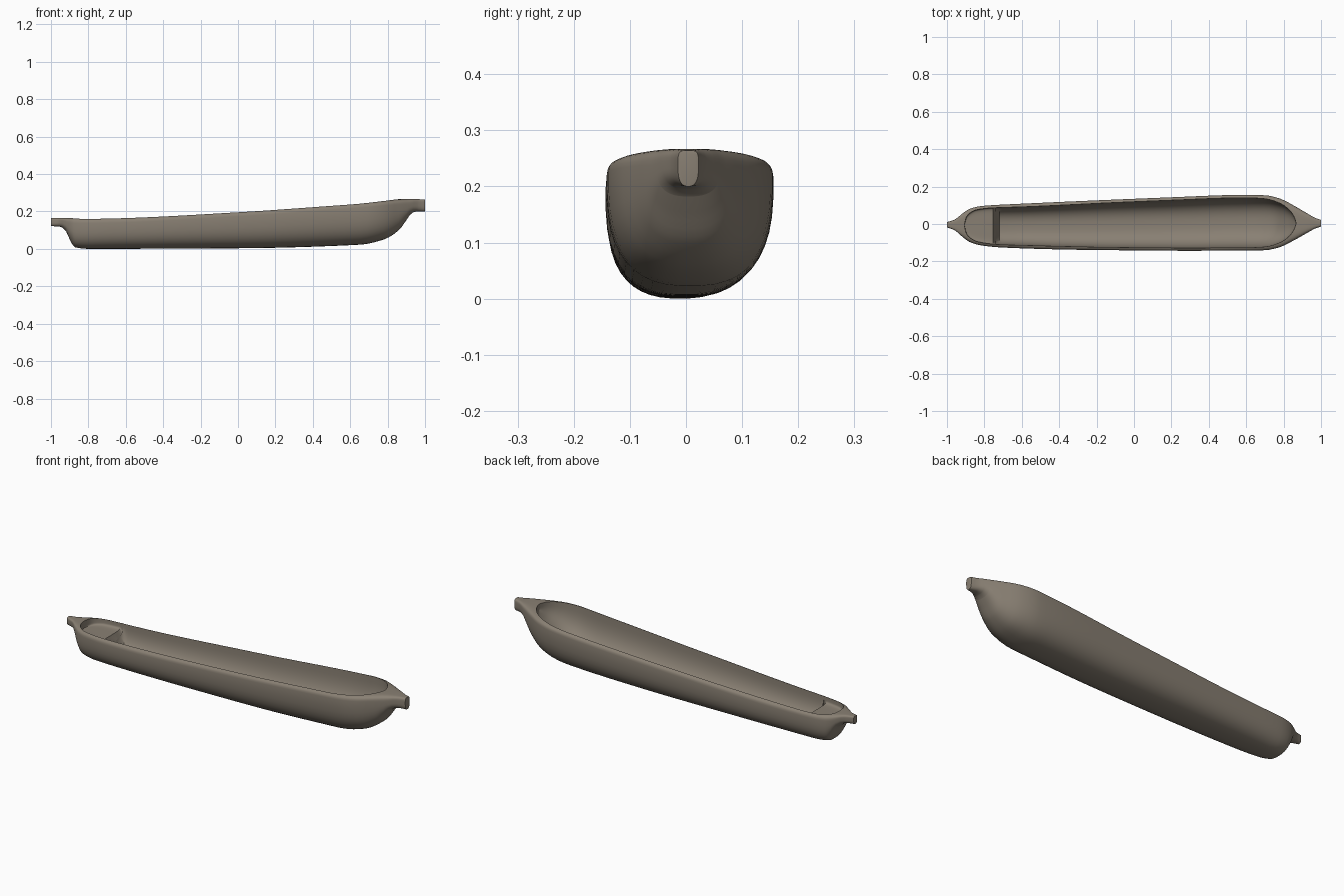
import bpy, bmesh, math

cube = bpy.data.objects.get("Cube")
if cube:
    bpy.data.objects.remove(cube, do_unlink=True)

wood = bpy.data.materials.new("weathered_wood")
wood.use_nodes = True
colour = (0.25, 0.215, 0.172, 1)
wood.diffuse_color = colour
bsdf = wood.node_tree.nodes["Principled BSDF"]
bsdf.inputs["Base Color"].default_value = colour
bsdf.inputs["Roughness"].default_value = 0.8


def curve(points):
    """Smooth monotone interpolation through (x, value) points."""
    n = len(points)
    slope = [(points[i + 1][1] - points[i][1]) / (points[i + 1][0] - points[i][0]) for i in range(n - 1)]
    tangent = [slope[0]]
    for a, b in zip(slope, slope[1:]):
        tangent.append(2 * a * b / (a + b) if a * b > 0 else 0)
    tangent.append(slope[-1])

    def value(x):
        x = min(max(x, points[0][0]), points[-1][0])
        i = max(k for k in range(n - 1) if points[k][0] <= x)
        (x0, v0), (x1, v1) = points[i], points[i + 1]
        h = x1 - x0
        t = (x - x0) / h
        return ((1 + 2 * t) * (1 - t) ** 2 * v0 + t * (1 - t) ** 2 * h * tangent[i]
                + t * t * (3 - 2 * t) * v1 + t * t * (t - 1) * h * tangent[i + 1])
    return value


# Hull lines along the length
half_width = curve([(-1, .014), (-.96, .028), (-.92, .06), (-.88, .088), (-.82, .105), (-.7, .115), (0, .138),
                    (.6, .149), (.7, .147), (.78, .13), (.86, .09), (.93, .05), (.97, .028), (1, .018)])
top = curve([(-1, .165), (-.7, .168), (0, .203), (.6, .245), (.92, .267), (1, .264)])
keel = curve([(-1, .122), (-.95, .118), (-.92, .095), (-.895, .04), (-.87, .008), (-.8, 0), (0, .003), (.65, .022),
              (.78, .05), (.86, .1), (.905, .16), (.93, .192), (.96, .2), (1, .2)])
middle = curve([(-1, -.004), (-.7, -.011), (.2, 0), (.6, .007), (1, .004)])

# Hollow: half width and floor height
hollow_width = curve([(-.905, .008), (-.898, .04), (-.88, .064), (-.84, .085), (-.75, .097), (-.6, .102), (0, .122),
                      (.6, .133), (.7, .128), (.78, .105), (.83, .07), (.855, .035), (.865, .006)])
floor = curve([(-.905, .128), (-.755, .125), (-.72, .04), (-.6, .035), (0, .038), (.6, .06),
               (.74, .1), (.83, .18), (.865, .235)])


def power(v, p):
    return math.copysign(abs(v) ** p, v)


def hull_section(x, steps=44):
    w, t, k = half_width(x), top(x), keel(x)
    upper = min(.042, .45 * (t - k))
    centre = t - upper
    ring = []
    for i in range(steps):
        a = 2 * math.pi * (i + .5) / steps
        c, s = math.cos(a), math.sin(a)
        p, h = (2 / 4.5, upper) if s > 0 else (2 / 2.6, centre - k)
        ring.append((x, middle(x) + w * power(c, p), centre + h * power(s, p)))
    return ring


def hollow_section(x, steps=28):
    w, t, f = hollow_width(x), top(x) - .012, floor(x)
    p = 2 / 6 if x < -.74 else 2 / 2.6     # flat stern deck, rounded well
    ring = [(x, middle(x) - w * 1.03, .5)]
    for i in range(steps + 1):
        a = math.pi * (1 + i / steps)
        ring.append((x, middle(x) + w * power(math.cos(a), p), t + (t - f) * power(math.sin(a), p)))
    ring.append((x, middle(x) + w * 1.03, .5))
    return ring


def loft(name, rings):
    bm = bmesh.new()
    rows = [[bm.verts.new(p) for p in ring] for ring in rings]
    n = len(rows[0])
    for a, b in zip(rows, rows[1:]):
        for j in range(n):
            bm.faces.new((a[j], a[(j + 1) % n], b[(j + 1) % n], b[j]))
    bm.faces.new(rows[0])
    bm.faces.new(rows[-1][::-1])
    bmesh.ops.recalc_face_normals(bm, faces=bm.faces)
    mesh = bpy.data.meshes.new(name)
    bm.to_mesh(mesh)
    bm.free()
    mesh.materials.append(wood)
    obj = bpy.data.objects.new(name, mesh)
    bpy.context.collection.objects.link(obj)
    return obj


def stations(start, end, count):
    """Positions packed closely toward both ends."""
    mid, half = (start + end) / 2, (end - start) / 2
    return [mid - half * math.cos(math.pi * i / count) for i in range(count + 1)]


# Solid hull with its end lugs, slightly rounded at the tips
xs = stations(-1, 1, 70) + [-.98, -.96, -.94, -.92, -.905, -.89, -.88, -.87, .87, .89, .905, .92, .94, .96, .98]
rings = [hull_section(x) for x in sorted(set(xs))]


def shrink(ring, x, s):
    cy = sum(p[1] for p in ring) / len(ring)
    cz = sum(p[2] for p in ring) / len(ring)
    return [(x, cy + (p[1] - cy) * s, cz + (p[2] - cz) * s) for p in ring]


rings[0] = shrink(rings[0], -1, .85)
rings[-1] = shrink(rings[-1], 1, .85)
hull = loft("canoe_hull", rings)

# Hollow cutter, including the raised stern deck and its step
cuts = stations(-.905, .865, 60) + [-.755, -.7405, -.7395, -.72]
cutter = loft("hollow_cutter", [hollow_section(x) for x in sorted(cuts)])
cutter.hide_render = True

carve = hull.modifiers.new("hollow", "BOOLEAN")
carve.operation = "DIFFERENCE"
carve.solver = "EXACT"
carve.object = cutter

bpy.ops.object.select_all(action="DESELECT")
hull.select_set(True)
bpy.context.view_layer.objects.active = hull
bpy.ops.object.modifier_apply(modifier=carve.name)
bpy.data.objects.remove(cutter, do_unlink=True)
bpy.ops.object.shade_smooth_by_angle(angle=math.radians(40))
